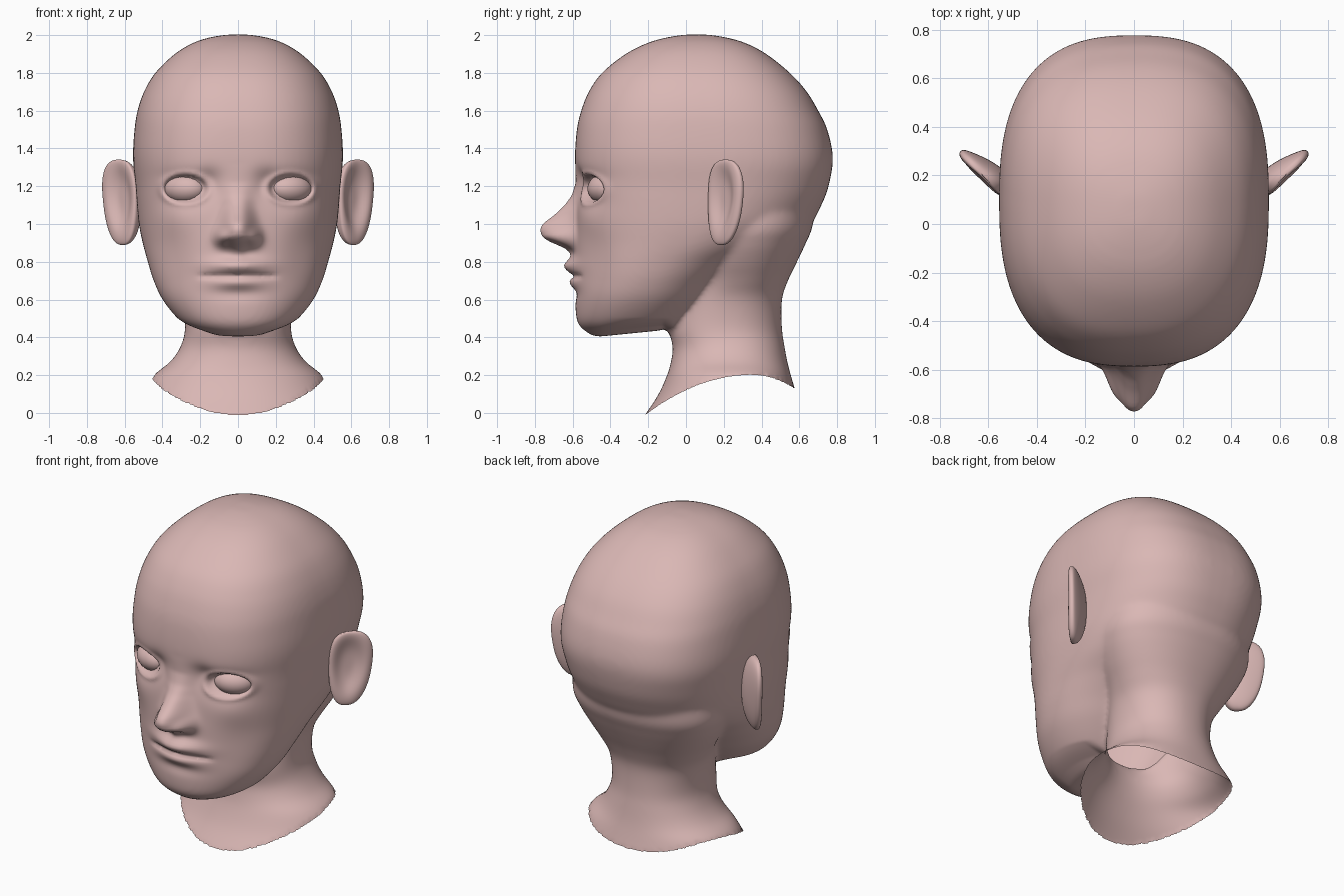
import bpy, bmesh, math
from math import exp, cos, sin, pi
from mathutils import Vector, Matrix

if "Cube" in bpy.data.objects:
    bpy.data.objects.remove(bpy.data.objects["Cube"])

skin = bpy.data.materials.new("skin")
skin.diffuse_color = (0.70, 0.475, 0.46, 1)
skin.use_nodes = True
skin.node_tree.nodes["Principled BSDF"].inputs["Base Color"].default_value = skin.diffuse_color


def make_object(name, bm):
    mesh = bpy.data.meshes.new(name)
    bmesh.ops.recalc_face_normals(bm, faces=bm.faces[:])
    bm.to_mesh(mesh)
    bm.free()
    mesh.materials.append(skin)
    ob = bpy.data.objects.new(name, mesh)
    bpy.context.collection.objects.link(ob)
    return ob


def smooth(ob):
    for p in ob.data.polygons:
        p.use_smooth = True


def apply_modifier(ob, kind, **settings):
    mod = ob.modifiers.new(kind.lower(), kind)
    for key, value in settings.items():
        setattr(mod, key, value)
    bpy.context.view_layer.objects.active = ob
    bpy.ops.object.modifier_apply(modifier=mod.name)


def lerp_table(table, v):
    for (a, pa), (b, pb) in zip(table, table[1:]):
        if a <= v <= b:
            t = (v - a) / (b - a)
            return pa + (pb - pa) * t
    return 0


def spline(rows, steps=5):
    """Catmull-Rom interpolation through section rows."""
    rows = [Vector(r) for r in rows]
    out = []
    for i in range(len(rows) - 1):
        a, b, c, d = (rows[max(i - 1, 0)], rows[i], rows[i + 1],
                      rows[min(i + 2, len(rows) - 1)])
        for k in range(steps):
            t = k / steps
            out.append(0.5 * (2 * b + (c - a) * t + (2 * a - 5 * b + 4 * c - d) * t * t
                              + (3 * b - a - 3 * c + d) * t ** 3))
    return out + [rows[-1]]


def loft(bm, rows, front_powers, back_powers, sides=72):
    """Closed loft; each row is (z, front y, back y, half width)."""
    rings = []
    for z, yf, yb, w in spline(rows):
        mid, half = (yf + yb) / 2, (yb - yf) / 2
        pf, pb = lerp_table(front_powers, z), lerp_table(back_powers, z)
        ring = []
        for k in range(sides):
            c, s = cos(2 * pi * k / sides), sin(2 * pi * k / sides)
            power = pb if s > 0 else pf
            x = math.copysign(abs(c) ** (2 / power), c) * w
            y = math.copysign(abs(s) ** (2 / power), s) * half + mid
            ring.append(bm.verts.new((x, y, z)))
        rings.append(ring)
    for a, b in zip(rings, rings[1:]):
        for k in range(sides):
            j = (k + 1) % sides
            bm.faces.new((a[k], a[j], b[j], b[k]))
    bm.faces.new(rings[0])
    bm.faces.new(rings[-1])


# Skull with jaw, and flaring neck
bm = bmesh.new()
loft(bm, [(.405, -.49, -.12, .13), (.45, -.555, -.04, .25), (.5, -.58, .02, .32),
          (.6, -.587, .12, .40), (.7, -.587, .22, .447), (.8, -.59, .36, .478),
          (.9, -.59, .54, .505), (1.0, -.585, .66, .525), (1.1, -.58, .717, .535),
          (1.2, -.578, .755, .542), (1.35, -.588, .778, .556), (1.5, -.578, .748, .548),
          (1.6, -.555, .70, .532), (1.7, -.515, .64, .498), (1.8, -.445, .55, .438),
          (1.9, -.32, .425, .335), (1.96, -.20, .31, .235), (1.99, -.09, .20, .14),
          (2.003, 0, .11, .05)],
     [(-1, 2.1), (.7, 2.15), (.9, 2.3), (1.15, 2.55), (1.4, 2.55), (1.7, 2.4), (3, 2.3)],
     [(-1, 2.05), (.8, 2.1), (1.0, 2.3), (1.3, 2.6), (3, 2.6)])
loft(bm, [(-.1, -.28, .66, .66), (0, -.21, .62, .57), (.1, -.145, .585, .505),
          (.2, -.1, .555, .445), (.27, -.08, .537, .36), (.35, -.07, .522, .305),
          (.45, -.09, .508, .28), (.6, -.05, .508, .295), (.7, 0, .54, .34),
          (.8, 0, .588, .40), (.9, 0, .635, .45), (1.0, 0, .672, .475),
          (1.2, 0, .68, .45)], [(-1, 2.1), (3, 2.1)], [(-1, 2.2), (3, 2.2)])
head = make_object("head", bm)
apply_modifier(head, 'REMESH', mode='VOXEL', voxel_size=0.0125)
apply_modifier(head, 'SMOOTH', factor=0.5, iterations=20)


def bump(dx, dz, sx, sz, px=2, pz=2):
    return exp(-abs(dx / sx) ** px - abs(dz / sz) ** pz)


# Nose height and half width by z
NOSE = [(.84, 0), (.865, .02), (.885, .07), (.91, .14), (.935, .175), (.97, .187), (1.0, .176),
        (1.05, .112), (1.1, .062), (1.15, .028), (1.22, .005), (1.32, 0)]
NOSE_W = [(.84, .09), (.92, .09), (1.0, .08), (1.1, .067), (1.32, .06)]
EYE_X, EYE_Z = .28, 1.187


def eye_distance(x, z):
    return math.hypot((x - EYE_X) / .108, (z - EYE_Z) / .068)


# Face features as forward and backward offsets
FEATURES = [  # x, z, width, height, offset
    (.09, .935, .034, .04, -.05),      # nostril wing
    (.05, .895, .022, .016, .012),     # nostril
    (.15, 1.21, .06, .07, .03),        # inner eye corner
    (.28, 1.12, .12, .05, .012),       # under the eye
    (.27, 1.25, .14, .04, .014),       # hollow under the brow
    (.34, .82, .10, .13, .012),        # cheek hollow
    (.33, 1.02, .12, .08, -.010),      # cheekbone
]
bm = bmesh.new()
bm.from_mesh(head.data)
for v in bm.verts:
    x, y, z = abs(v.co.x), v.co.y, v.co.z
    # Underside of the jaw rises towards the throat
    if .37 < z < .5 and -.45 < y < -.07:
        fade = min(1, (.5 - z) / .07) * min(1, (-.07 - y) / .05)
        v.co.z += .1 * (y + .45) * fade
    if y > -.2 or z < .4 or z > 1.45:
        continue
    d = -lerp_table(NOSE, z) * exp(-(x / (lerp_table(NOSE_W, z) or 1)) ** 2.6)
    for bx, bz, sx, sz, amount in FEATURES:
        d += amount * bump(x - bx, z - bz, sx, sz)
    # Lips, the line between them, and the fold above the chin
    d -= .058 * bump(x, z - .778, .14, .042)
    d -= .03 * bump(x, z - .69, .13, .034)
    d += .02 * bump(x, z - .724, .2, .011, 8)
    d += .010 * bump(x, z - .63, .14, .035)
    d -= .02 * bump(x, z - .86, .035, .035)
    # Eye opening with raised lids
    e = eye_distance(x, z)
    d += .04 / (1 + exp((e - 1) * 22)) - .010 * exp(-((e - 1.22) / .16) ** 2)
    v.co.y += d


# Open neckline
def hem(y):
    return .2 - .2 * ((.35 - y) / .55) ** 2 if y < .35 else .2 - .07 * ((y - .35) / .22) ** 2


bmesh.ops.delete(bm, geom=[v for v in bm.verts if v.co.z < hem(v.co.y)], context='VERTS')
for v in bm.verts:
    if v.is_boundary:
        v.co.z = hem(v.co.y)
bm.to_mesh(head.data)
bm.free()
apply_modifier(head, 'SMOOTH', factor=0.5, iterations=2)
if not head.data.materials:
    head.data.materials.append(skin)
smooth(head)

# Eyeballs and ears, one per side
for side, label in ((-1, "left"), (1, "right")):
    bm = bmesh.new()
    bmesh.ops.create_uvsphere(bm, u_segments=32, v_segments=20, radius=1)
    turn = Matrix.Rotation(side * math.radians(28), 4, 'Z')
    for v in bm.verts:
        p = Vector((v.co.x * .118, v.co.y * .085, v.co.z * .078))
        v.co = turn @ p + Vector((side * EYE_X, -.429, EYE_Z))
    smooth(make_object(label + "_eye", bm))

    # Ear: rounded slab flaring outward, dished in front and thick at its root
    bm = bmesh.new()
    bmesh.ops.create_uvsphere(bm, u_segments=48, v_segments=32, radius=1)
    for v in bm.verts:
        a, c, b = v.co
        flat = math.hypot(a, b)
        if flat > 1e-4:
            k = flat / (abs(a) ** 2.5 + abs(b) ** 2.5) ** (1 / 2.5)
            a, b = a * k, b * k
        c = math.copysign(abs(c) ** .75, c)
        if c > 0:
            depth = c * (.032 + .034 * (1 - a))
        else:
            r = math.hypot((a + .1) / .62, (b - .1) / .70)
            depth = c * .036 + .046 * exp(-r ** 3.5)
        u = a * (.124 + .018 * b) + .016 * b
        x = .622 + .70 * u - .62 * depth
        y = .197 + .70 * u + .68 * depth + .012 * (1 - b * b)
        v.co = (side * x, y, 1.115 + b * .226)
    smooth(make_object(label + "_ear", bm))
